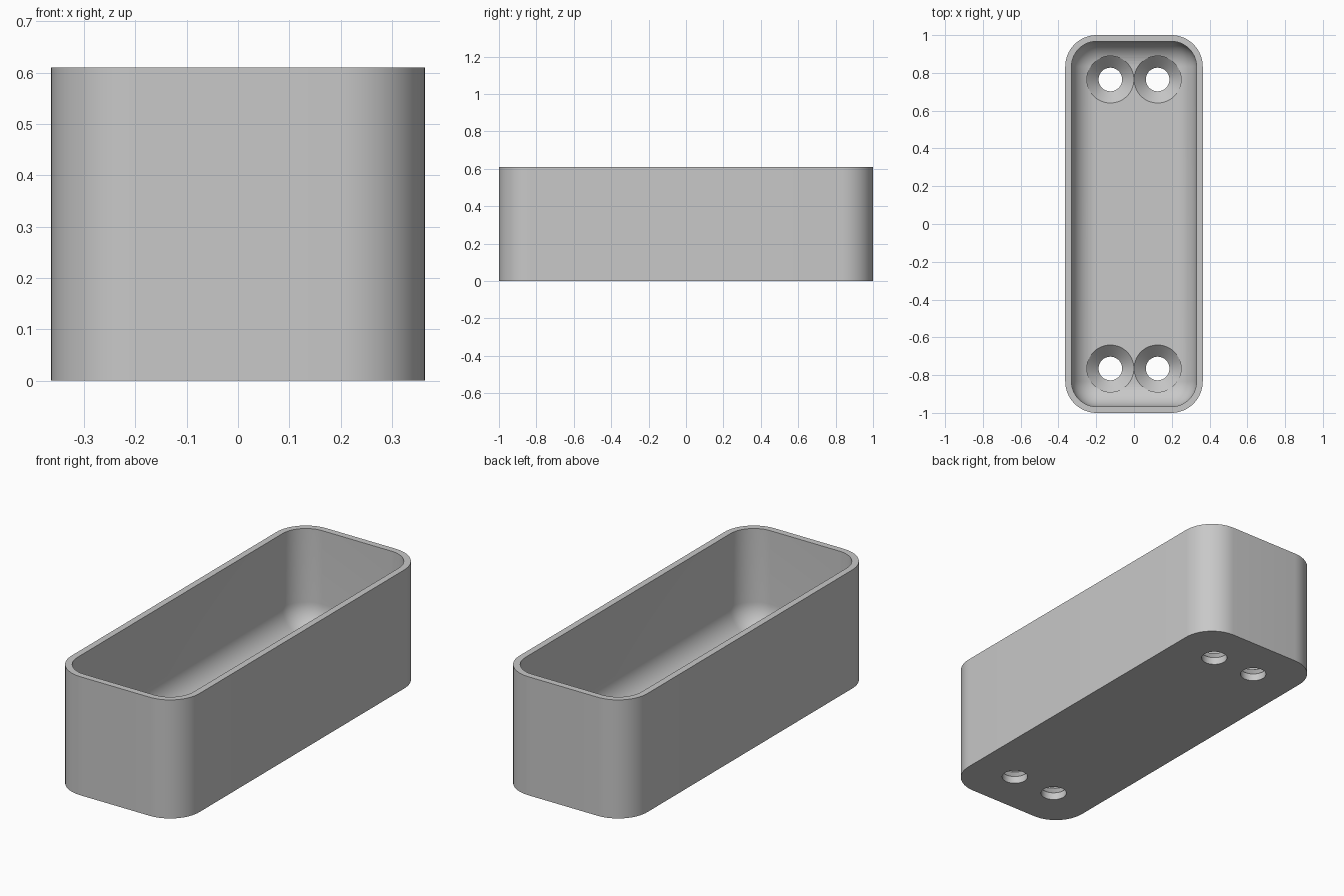
import bpy, bmesh, math

cube = bpy.data.objects.get("Cube")
if cube:
    bpy.data.objects.remove(cube, do_unlink=True)

HALF_X, HALF_Y, HEIGHT = 0.364, 1.0, 0.61
CORNER, WALL, FLOOR, FILLET = 0.167, 0.033, 0.1, 0.132
HOLE_X, HOLE_Y, HOLE_R, SINK_R = 0.125, 0.765, 0.0625, 0.1245

grey = bpy.data.materials.new("light grey")
grey.use_nodes = True
colour = (0.58, 0.58, 0.58, 1)
grey.diffuse_color = colour
grey.node_tree.nodes["Principled BSDF"].inputs["Base Color"].default_value = colour


def rounded_ring(inset, z, steps=16):
    """Rounded rectangle, inset from the outer wall."""
    r = CORNER - inset
    pts = []
    for k, (sx, sy) in enumerate([(1, 1), (-1, 1), (-1, -1), (1, -1)]):
        for i in range(steps + 1):
            a = (k + i / steps) * math.pi / 2
            pts.append((sx * (HALF_X - CORNER) + r * math.cos(a),
                        sy * (HALF_Y - CORNER) + r * math.sin(a), z))
    return pts


def round_ring(r, z, cx, cy, steps=64):
    return [(cx + r * math.cos(2 * math.pi * i / steps),
             cy + r * math.sin(2 * math.pi * i / steps), z) for i in range(steps)]


def loft(name, rings):
    """Closed solid skinned through a list of rings."""
    bm = bmesh.new()
    loops = [[bm.verts.new(p) for p in ring] for ring in rings]
    for a, b in zip(loops, loops[1:]):
        for i in range(len(a)):
            j = (i + 1) % len(a)
            bm.faces.new((a[i], a[j], b[j], b[i]))
    bm.faces.new(loops[0][::-1])
    bm.faces.new(loops[-1])
    bmesh.ops.recalc_face_normals(bm, faces=bm.faces)
    mesh = bpy.data.meshes.new(name)
    bm.to_mesh(mesh)
    bm.free()
    mesh.materials.append(grey)
    obj = bpy.data.objects.new(name, mesh)
    bpy.context.collection.objects.link(obj)
    return obj


# Tray: outer wall, flat rim, inner wall, rounded inner bottom edge
rings = [rounded_ring(0, 0), rounded_ring(0, HEIGHT), rounded_ring(WALL, HEIGHT)]
for i in range(15):
    a = i / 14 * math.pi / 2
    rings.append(rounded_ring(WALL + FILLET * (1 - math.cos(a)),
                              FLOOR + FILLET * (1 - math.sin(a))))
tray = loft("tray", rings)

# Countersunk screw holes
cutters = []
for sx in (-1, 1):
    for sy in (-1, 1):
        profile = [(HOLE_R, -0.1), (HOLE_R, FLOOR - (SINK_R - HOLE_R)),
                   (SINK_R, FLOOR), (SINK_R, FLOOR + 0.2)]
        cutter = loft("screw_hole_cutter",
                      [round_ring(r, z, sx * HOLE_X, sy * HOLE_Y) for r, z in profile])
        cutter.hide_render = True
        cutters.append(cutter)
        mod = tray.modifiers.new("screw_hole", 'BOOLEAN')
        mod.operation = 'DIFFERENCE'
        mod.solver = 'EXACT'
        mod.object = cutter

bpy.ops.object.select_all(action='DESELECT')
tray.select_set(True)
bpy.context.view_layer.objects.active = tray
for mod in list(tray.modifiers):
    bpy.ops.object.modifier_apply(modifier=mod.name)
for cutter in cutters:
    bpy.data.objects.remove(cutter, do_unlink=True)
bpy.ops.object.shade_smooth_by_angle(angle=math.radians(30))
